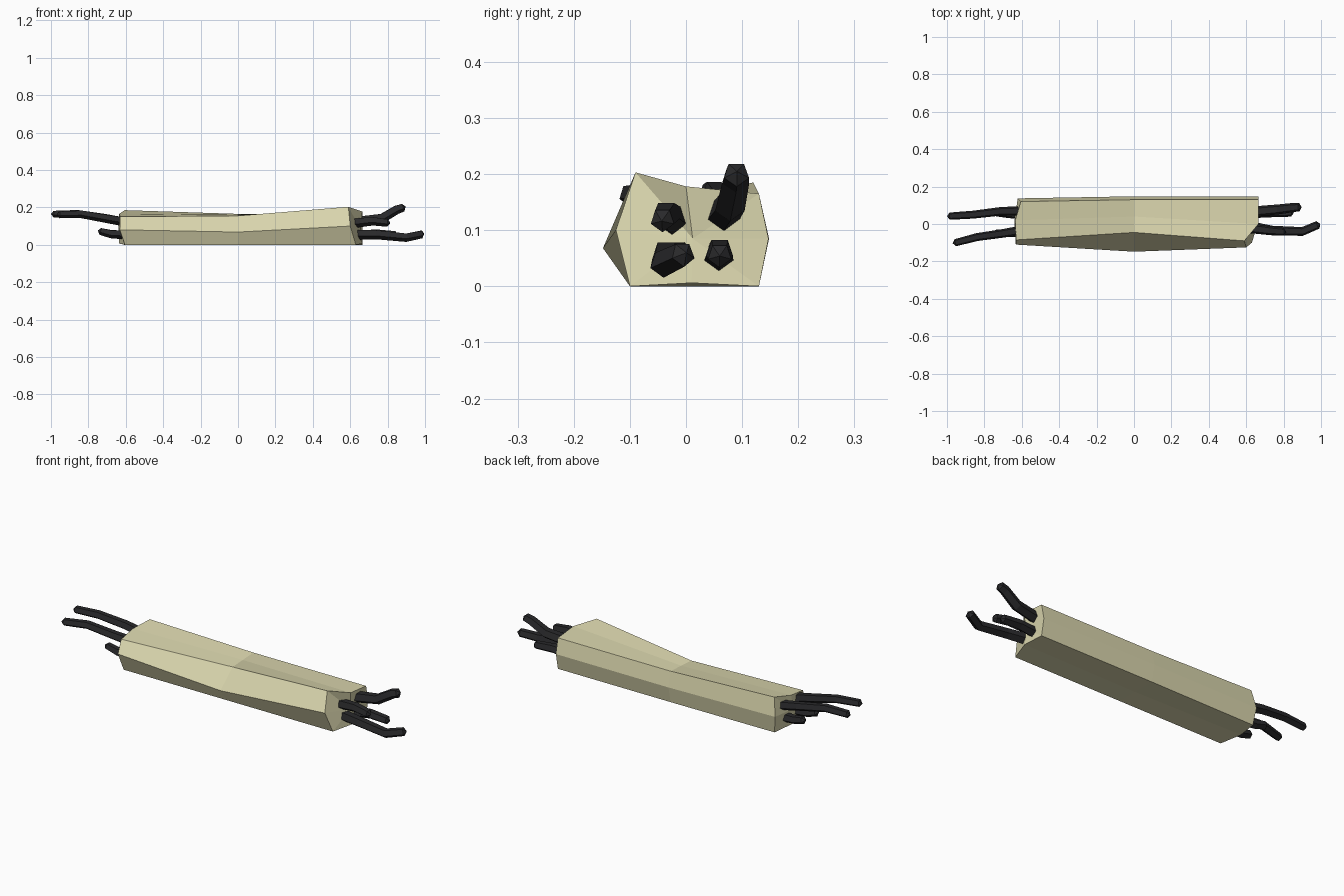
import bpy, math
from mathutils import Vector


def material(name, color):
    m = bpy.data.materials.new(name)
    m.diffuse_color = (*color, 1)
    return m


PALE = material("pale_bark", (0.70, 0.67, 0.42))
DARK = material("dark_roots", (0.022, 0.022, 0.024))


def loft(name, rings, start, end, mat):
    """Skin equal-sized rings of points, closing both ends with a fan to a tip."""
    n = len(rings[0])
    verts = [tuple(p) for r in rings for p in r] + [tuple(start), tuple(end)]
    s, e = len(verts) - 2, len(verts) - 1
    last = (len(rings) - 1) * n
    faces = []
    for i in range(n):
        j = (i + 1) % n
        for k in range(len(rings) - 1):
            a, b = k * n, (k + 1) * n
            faces.append((a + i, a + j, b + j, b + i))
        faces.append((s, j, i))
        faces.append((e, last + i, last + j))
    me = bpy.data.meshes.new(name)
    me.from_pydata(verts, [], faces)
    me.update()
    me.materials.append(mat)
    ob = bpy.data.objects.new(name, me)
    bpy.context.collection.objects.link(ob)
    return ob


# Log body: eight-point sections at left end, middle and right end
left = [(-0.605, -0.10, 0), (-0.632, -0.11, 0.08), (-0.630, -0.085, 0.15), (-0.635, 0.02, 0.165),
        (-0.605, 0.120, 0.185), (-0.622, 0.137, 0.09), (-0.610, 0.125, 0), (-0.635, 0.01, 0.008)]
middle = [(0, -0.10, 0), (0, -0.148, 0.068), (0, -0.045, 0.155), (0, 0.04, 0.16),
          (0, 0.130, 0.165), (0, 0.148, 0.085), (0, 0.13, 0), (0, 0.01, 0)]
right = [(0.630, -0.10, 0), (0.600, -0.125, 0.10), (0.590, -0.09, 0.203), (0.665, 0.0, 0.178),
         (0.665, 0.130, 0.165), (0.665, 0.147, 0.085), (0.665, 0.13, 0), (0.665, 0.01, 0.006)]
loft("log_body", [left, middle, right], (-0.64, 0.01, 0.09), (0.655, 0.012, 0.085), PALE)


def root(name, path, r=0.026):
    """Angular five-sided root following a path, with a blunt pointed tip."""
    pts = [Vector(p) for p in path]
    rings = []
    for k, p in enumerate(pts):
        d = (pts[min(k + 1, len(pts) - 1)] - pts[max(k - 1, 0)]).normalized()
        side = d.cross(Vector((0, 0, 1))).normalized()
        up = side.cross(d)
        rad = r * (1 - 0.22 * k / (len(pts) - 1))
        rings.append([p + side * rad * math.cos(a) + up * rad * math.sin(a)
                      for a in (math.radians(54 + 72 * i) for i in range(5))])
    tip = pts[-1] + (pts[-1] - pts[-2]).normalized() * 0.015
    loft(name, rings, pts[0], tip, DARK)


# Roots at the right end
root("right_root_upper_back", [(0.63, 0.065, 0.125), (0.77, 0.078, 0.143), (0.85, 0.088, 0.190), (0.882, 0.09, 0.200)], 0.030)
root("right_root_lower_front", [(0.63, -0.015, 0.055), (0.74, -0.035, 0.056), (0.90, -0.040, 0.040), (0.982, -0.005, 0.057)], 0.029)
root("right_root_upper_front", [(0.60, -0.02, 0.115), (0.72, -0.035, 0.128), (0.80, -0.042, 0.118)], 0.028)
root("right_root_lower_back", [(0.63, 0.058, 0.052), (0.74, 0.060, 0.062), (0.84, 0.060, 0.055)], 0.028)

# Roots at the left end
root("left_root_upper_back", [(-0.61, 0.07, 0.125), (-0.71, 0.068, 0.145), (-0.86, 0.050, 0.168), (-0.985, 0.042, 0.165)])
root("left_root_upper_front", [(-0.61, -0.035, 0.125), (-0.70, -0.050, 0.140), (-0.84, -0.070, 0.165), (-0.955, -0.100, 0.162)])
root("left_root_lower_front", [(-0.61, -0.045, 0.055), (-0.68, -0.048, 0.058), (-0.735, -0.050, 0.073)])
root("left_root_lower_back", [(-0.61, 0.05, 0.055), (-0.68, 0.055, 0.060), (-0.735, 0.060, 0.073)])
